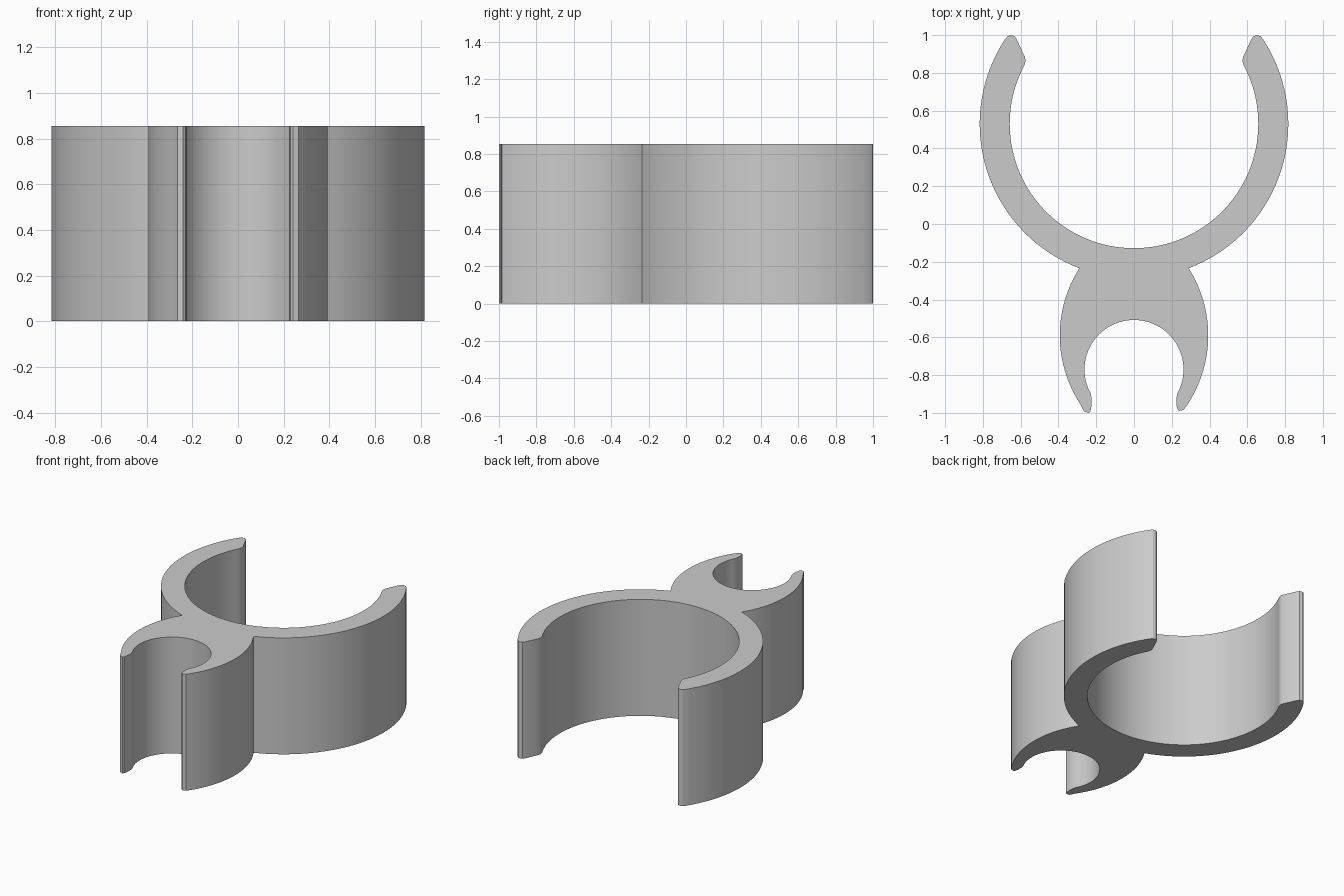
import bpy, bmesh
from math import atan2, cos, sin, pi

cube = bpy.data.objects.get("Cube")
if cube:
    bpy.data.objects.remove(cube, do_unlink=True)

HEIGHT = 0.855


def arc(cx, cy, r, start, end, steps):
    """Points on a circle from one place to another, both given as (x, y)."""
    a = atan2(start[1] - cy, start[0] - cx)
    b = atan2(end[1] - cy, end[0] - cx)
    return [(cx + r * cos(a + (b - a) * i / steps),
             cy + r * sin(a + (b - a) * i / steps)) for i in range(steps + 1)]


# Half outline on +x, from the large ring's inner bottom round to the small one's top
half = arc(0, 0.53, 0.658, (0, -0.13), (0.592, 0.82), 40)
half += [(0.578, 0.845), (0.574, 0.865), (0.578, 0.885)]               # inner lip
half += [(0.622, 0.98), (0.632, 0.994), (0.65, 1.0), (0.668, 0.995)]   # rounded end
half += arc(0, 0.53, 0.817, (0.682, 0.98), (0.29, -0.235), 40)         # large ring outside
half += arc(-0.27, -0.59, 0.663, (0.29, -0.235), (0.26, -0.98), 24)[1:]  # small clip outside
half += [(0.24, -0.99), (0.23, -0.982), (0.224, -0.955), (0.224, -0.925), (0.229, -0.897)]
half += arc(0, -0.77, 0.262, (0.241, -0.872), (0, -0.51), 28)          # small clip inside

# The left-hand and right-hand small tips differ slightly in length
other = [(-x, y - 0.01 if y < -0.97 else y) for x, y in half[1:-1]]
outline = half + other[::-1]

bm = bmesh.new()
base = bm.faces.new([bm.verts.new((x, y, 0)) for x, y in outline])
top = bmesh.ops.extrude_face_region(bm, geom=[base], use_keep_orig=True)["geom"]
bmesh.ops.translate(bm, vec=(0, 0, HEIGHT),
                    verts=[v for v in top if isinstance(v, bmesh.types.BMVert)])
bmesh.ops.recalc_face_normals(bm, faces=bm.faces)
mesh = bpy.data.meshes.new("double_clip")
bm.to_mesh(mesh)
bm.free()

# Plain grey material
grey = bpy.data.materials.new("light_grey")
grey.use_nodes = True
colour = (0.6, 0.6, 0.6, 1)
grey.diffuse_color = colour
grey.node_tree.nodes["Principled BSDF"].inputs["Base Color"].default_value = colour
mesh.materials.append(grey)

clip = bpy.data.objects.new("double_clip", mesh)
bpy.context.collection.objects.link(clip)
bpy.context.view_layer.objects.active = clip
clip.select_set(True)
bpy.ops.object.shade_smooth_by_angle(angle=pi / 6)
